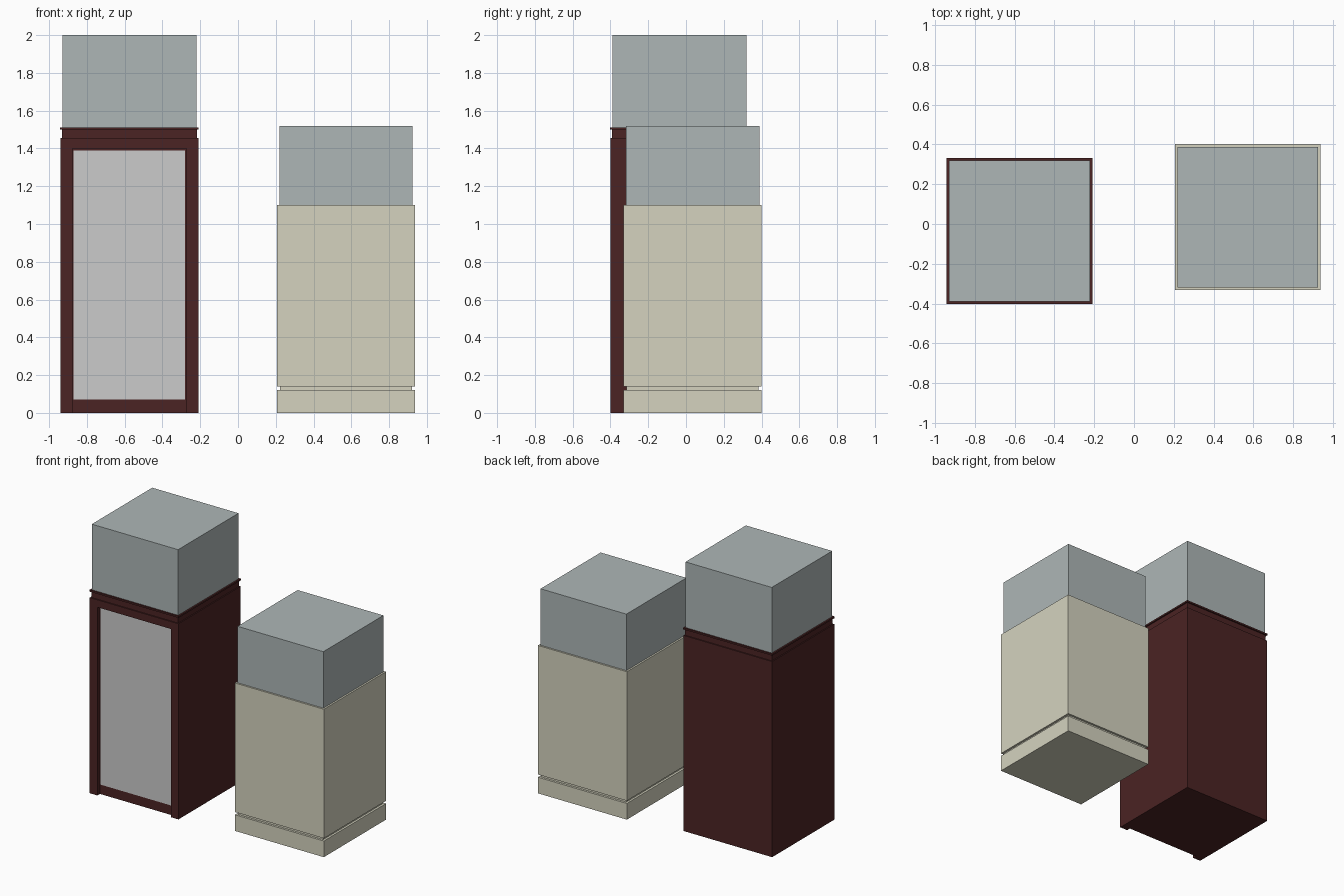
import bpy
import bmesh

if "Cube" in bpy.data.objects:
    bpy.data.objects.remove(bpy.data.objects["Cube"])


def material(name, rgb):
    m = bpy.data.materials.new(name)
    m.diffuse_color = (*rgb, 1)
    m.use_nodes = True
    m.node_tree.nodes["Principled BSDF"].inputs["Base Color"].default_value = m.diffuse_color
    return m


GLASS = material("glass", (0.42, 0.47, 0.47))
WOOD = material("dark_wood", (0.07, 0.017, 0.017))
CREAM = material("cream_paint", (0.66, 0.65, 0.52))


def box(name, x, y, z, mat=None):
    """Box spanning the (min, max) ranges on each axis."""
    bm = bmesh.new()
    bmesh.ops.create_cube(bm, size=1)
    for v in bm.verts:
        v.co = [r[0] if c < 0 else r[1] for c, r in zip(v.co, (x, y, z))]
    mesh = bpy.data.meshes.new(name)
    bm.to_mesh(mesh)
    bm.free()
    ob = bpy.data.objects.new(name, mesh)
    bpy.context.collection.objects.link(ob)
    if mat:
        mesh.materials.append(mat)
    return ob


def slab(name, centre, half, z, mat):
    """Square slab about a case's centre line."""
    cx, cy = centre
    return box(name, (cx - half, cx + half), (cy - half, cy + half), z, mat)


# Tall wooden case: body set back behind the front frame
TALL = (-0.575, -0.035)
L, R, F, B = -0.94, -0.21, -0.40, 0.33
FRAME_BACK = F + 0.03
box("tall_body", (L, R), (FRAME_BACK, B), (0, 1.455), WOOD)

# Front frame: two stiles and a header
for side, x in (("left", (L, L + 0.063)), ("right", (R - 0.063, R))):
    box(side + "_stile", x, (F, FRAME_BACK), (0, 1.455), WOOD)
box("frame_header", (L + 0.063, R - 0.063), (F, FRAME_BACK), (1.40, 1.455), WOOD)

# Pale front panel, lying just in front of the recessed door
box("front_panel", (-0.87, -0.28), (FRAME_BACK - 0.003, FRAME_BACK), (0.072, 1.39))

# Neck, rim and glass top
slab("tall_neck", TALL, 0.357, (1.455, 1.50), WOOD)
slab("tall_rim", TALL, 0.367, (1.50, 1.512), WOOD)
slab("tall_glass_case", TALL, 0.355, (1.512, 2.0), GLASS)

# Short cream case: plinth, shadow gap, body and glass top
SHORT = (0.572, 0.035)
slab("short_plinth", SHORT, 0.366, (0, 0.12), CREAM)
slab("short_shadow_gap", SHORT, 0.35, (0.12, 0.14), CREAM)
slab("short_body", SHORT, 0.366, (0.14, 1.10), CREAM)
slab("short_glass_case", SHORT, 0.353, (1.10, 1.52), GLASS)
